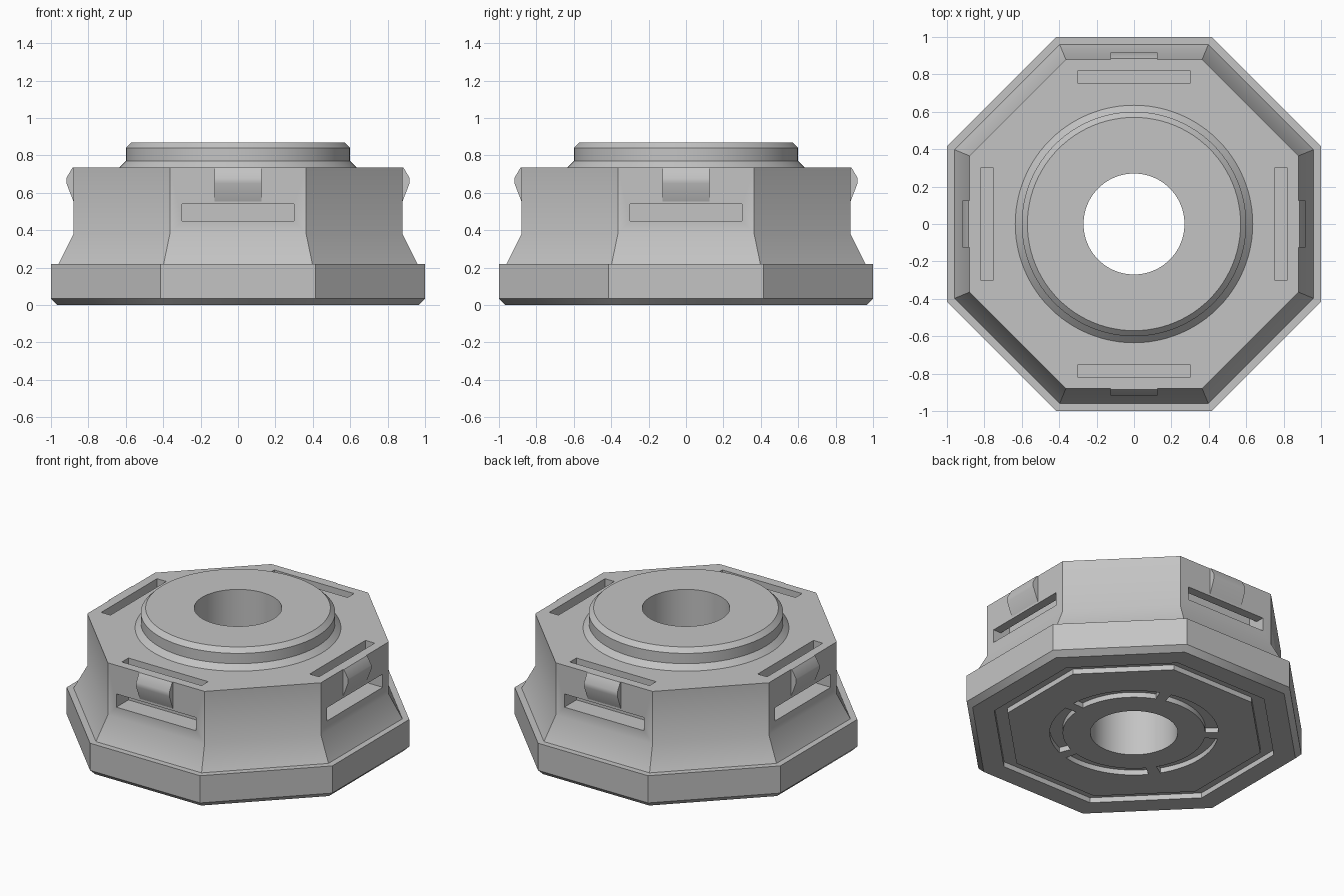
import bpy, bmesh
from math import pi, cos, sin, radians
from mathutils import Matrix

if "Cube" in bpy.data.objects:
    bpy.data.objects.remove(bpy.data.objects["Cube"], do_unlink=True)

grey = bpy.data.materials.new("light grey")
grey.use_nodes = True
GREY = (0.55, 0.55, 0.55, 1)
grey.diffuse_color = GREY
grey.node_tree.nodes["Principled BSDF"].inputs["Base Color"].default_value = GREY


def finish(name, bm):
    bmesh.ops.recalc_face_normals(bm, faces=bm.faces)
    mesh = bpy.data.meshes.new(name)
    bm.to_mesh(mesh)
    bm.free()
    mesh.materials.append(grey)
    obj = bpy.data.objects.new(name, mesh)
    bpy.context.collection.objects.link(obj)
    return obj


def sweep(name, profile, sides, start=0.0, span=2 * pi, apothem=False):
    """Turn a closed (radius, z) profile about the z axis."""
    bm = bmesh.new()
    full = span > 6.28
    k = 1 / cos(pi / sides) if apothem else 1
    rings = []
    for i in range(sides if full else sides + 1):
        a = start + span * i / sides
        rings.append([bm.verts.new((r * k * cos(a), r * k * sin(a), z)) for r, z in profile])
    m = len(profile)
    for i in range(sides):
        p, q = rings[i], rings[(i + 1) % len(rings)]
        for j in range(m):
            n = (j + 1) % m
            bm.faces.new((p[j], q[j], q[n], p[n]))
    if not full:
        bm.faces.new(rings[0])
        bm.faces.new(rings[-1])
    return finish(name, bm)


def extrude(name, profile, half, turn):
    """Push an (outward, z) profile sideways, then turn it about the z axis."""
    bm = bmesh.new()
    ends = [[bm.verts.new((r, s * half, z)) for r, z in profile] for s in (-1, 1)]
    m = len(profile)
    for e in ends:
        bm.faces.new(e)
    for j in range(m):
        n = (j + 1) % m
        bm.faces.new((ends[0][j], ends[0][n], ends[1][n], ends[1][j]))
    bm.transform(Matrix.Rotation(turn, 4, 'Z'))
    return finish(name, bm)


def smooth(obj):
    bpy.ops.object.select_all(action='DESELECT')
    obj.select_set(True)
    bpy.context.view_layer.objects.active = obj
    bpy.ops.object.shade_smooth_by_angle(angle=radians(32))


def cut(obj, cutter):
    bpy.context.view_layer.objects.active = obj
    mod = obj.modifiers.new("cut", 'BOOLEAN')
    mod.operation = 'DIFFERENCE'
    mod.solver = 'EXACT'
    mod.object = cutter
    bpy.ops.object.modifier_apply(modifier=mod.name)
    bpy.data.objects.remove(cutter, do_unlink=True)


BORE, TOP, DEPTH = 0.27, 0.735, 0.035

# Octagonal body with chamfered foot, ledge and flared waist
bm = bmesh.new()
rows = []
for r, z in [(0.965, 0), (1, 0.035), (1, 0.22), (0.96, 0.22), (0.88, 0.38), (0.88, TOP)]:
    R = r / cos(pi / 8)
    rows.append([bm.verts.new((R * cos(a), R * sin(a), z))
                 for a in [(i + 0.5) * pi / 4 for i in range(8)]])
for low, high in zip(rows, rows[1:]):
    for i in range(8):
        n = (i + 1) % 8
        bm.faces.new((low[i], low[n], high[n], high[i]))
bm.faces.new(rows[0])
bm.faces.new(rows[-1])
body = finish("octagonal_body", bm)

# Central bore
bm = bmesh.new()
bmesh.ops.create_cone(bm, cap_ends=True, segments=96, radius1=BORE, radius2=BORE, depth=4)
cut(body, finish("bore_cutter", bm))

# L-shaped strap slots joining the top and the four main sides
slot = [(0.75, 0.45), (1.1, 0.45), (1.1, 0.54), (0.82, 0.54), (0.82, 0.9), (0.75, 0.9)]
for i in range(4):
    cut(body, extrude("slot_cutter", slot, 0.30, i * pi / 2))


# Grooves under the foot: one octagon and five arcs
def groove(inner, outer):
    return [(inner, -0.1), (outer, -0.1), (outer, DEPTH), (inner, DEPTH)]


cut(body, sweep("groove_cutter", groove(0.755, 0.835), 8, pi / 8, apothem=True))
gap = radians(4.2)
for i in range(5):
    cut(body, sweep("arc_cutter", groove(0.44, 0.52), 20,
                    i * 2 * pi / 5 + gap, 2 * pi / 5 - 2 * gap))
smooth(body)

# Round collar on top
collar = sweep("round_collar", [(BORE, TOP), (0.635, TOP), (0.60, 0.77), (0.60, 0.84),
                                (0.57, 0.87), (BORE, 0.87)], 96)
smooth(collar)

# Latch bumps above the side slots
bump = [(0.86, 0.555), (0.88, 0.555), (0.917, 0.65), (0.917, 0.68), (0.885, TOP), (0.86, TOP)]
for i, side in enumerate(("left", "back", "right", "front")):
    smooth(extrude(side + "_latch_bump", bump, 0.125, i * pi / 2))
